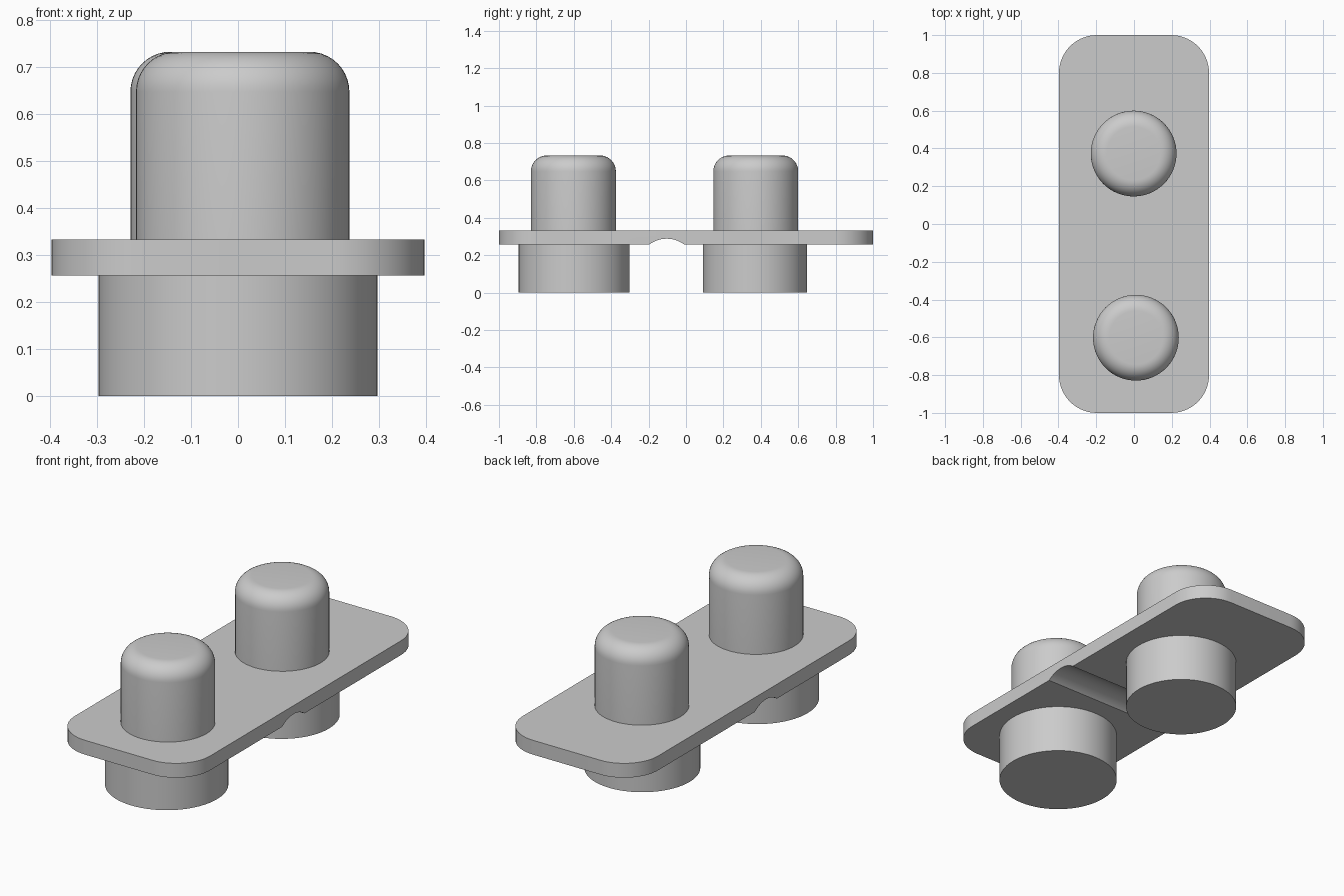
import bpy, bmesh, math

cube = bpy.data.objects.get("Cube")
if cube:
    bpy.data.objects.remove(cube, do_unlink=True)

grey = bpy.data.materials.new("plain grey")
grey.use_nodes = True
colour = (0.6, 0.6, 0.6, 1)
grey.diffuse_color = colour
grey.node_tree.nodes["Principled BSDF"].inputs["Base Color"].default_value = colour

PLATE_BOTTOM, PLATE_TOP, PEG_TOP = 0.257, 0.333, 0.733


def finish(name, bm, location=(0, 0, 0)):
    bmesh.ops.recalc_face_normals(bm, faces=bm.faces)
    mesh = bpy.data.meshes.new(name)
    bm.to_mesh(mesh)
    bm.free()
    mesh.materials.append(grey)
    obj = bpy.data.objects.new(name, mesh)
    obj.location = location
    bpy.context.collection.objects.link(obj)
    return obj


def smooth(obj):
    bpy.ops.object.select_all(action="DESELECT")
    obj.select_set(True)
    bpy.context.view_layer.objects.active = obj
    bpy.ops.object.shade_smooth_by_angle(angle=math.radians(30))


def cylinder(name, x, y, radius, bottom, top, fillet=0):
    """Upright cylinder, optionally with a rounded top rim."""
    bm = bmesh.new()
    height = top - bottom
    bmesh.ops.create_cone(bm, cap_ends=True, segments=64, radius1=radius,
                          radius2=radius, depth=height)
    if fillet:
        rim = [e for e in bm.edges if all(v.co.z > 0 for v in e.verts)]
        bmesh.ops.bevel(bm, geom=rim, offset=fillet, segments=10,
                        profile=0.5, affect="EDGES")
    obj = finish(name, bm, (x, y, bottom + height / 2))
    smooth(obj)
    return obj


# Plate with rounded vertical corners
bm = bmesh.new()
bmesh.ops.create_cube(bm, size=1)
bmesh.ops.scale(bm, vec=(0.794, 2, PLATE_TOP - PLATE_BOTTOM), verts=bm.verts)
corners = [e for e in bm.edges
           if abs(e.verts[0].co.z - e.verts[1].co.z) > 0.01]
bmesh.ops.bevel(bm, geom=corners, offset=0.2, segments=14, profile=0.5,
                affect="EDGES")
plate = finish("plate", bm, (0, 0, (PLATE_BOTTOM + PLATE_TOP) / 2))

# Shallow round groove across the underside
radius = 0.155
groove = cylinder("groove_cutter", 0, 0, radius, -0.6, 0.6)
groove.rotation_euler = (0, math.pi / 2, 0)
groove.location = (0, -0.103, 0.288 - radius)
groove.hide_render = True
groove.hide_set(True)
cut = plate.modifiers.new("groove", "BOOLEAN")
cut.operation = "DIFFERENCE"
cut.object = groove
cut.solver = "EXACT"
bpy.context.view_layer.objects.active = plate
bpy.ops.object.modifier_apply(modifier=cut.name)
bpy.data.objects.remove(groove, do_unlink=True)
smooth(plate)

# Rounded pegs above, wide feet below
for side, peg_x, peg_y, foot_x, foot_y, foot_radius in (
        ("front", 0.01, -0.602, 0, -0.598, 0.297),
        ("back", -0.002, 0.373, -0.002, 0.369, 0.279)):
    cylinder(side + "_peg", peg_x, peg_y, 0.227, PLATE_TOP, PEG_TOP, 0.085)
    cylinder(side + "_foot", foot_x, foot_y, foot_radius, 0, PLATE_BOTTOM)
